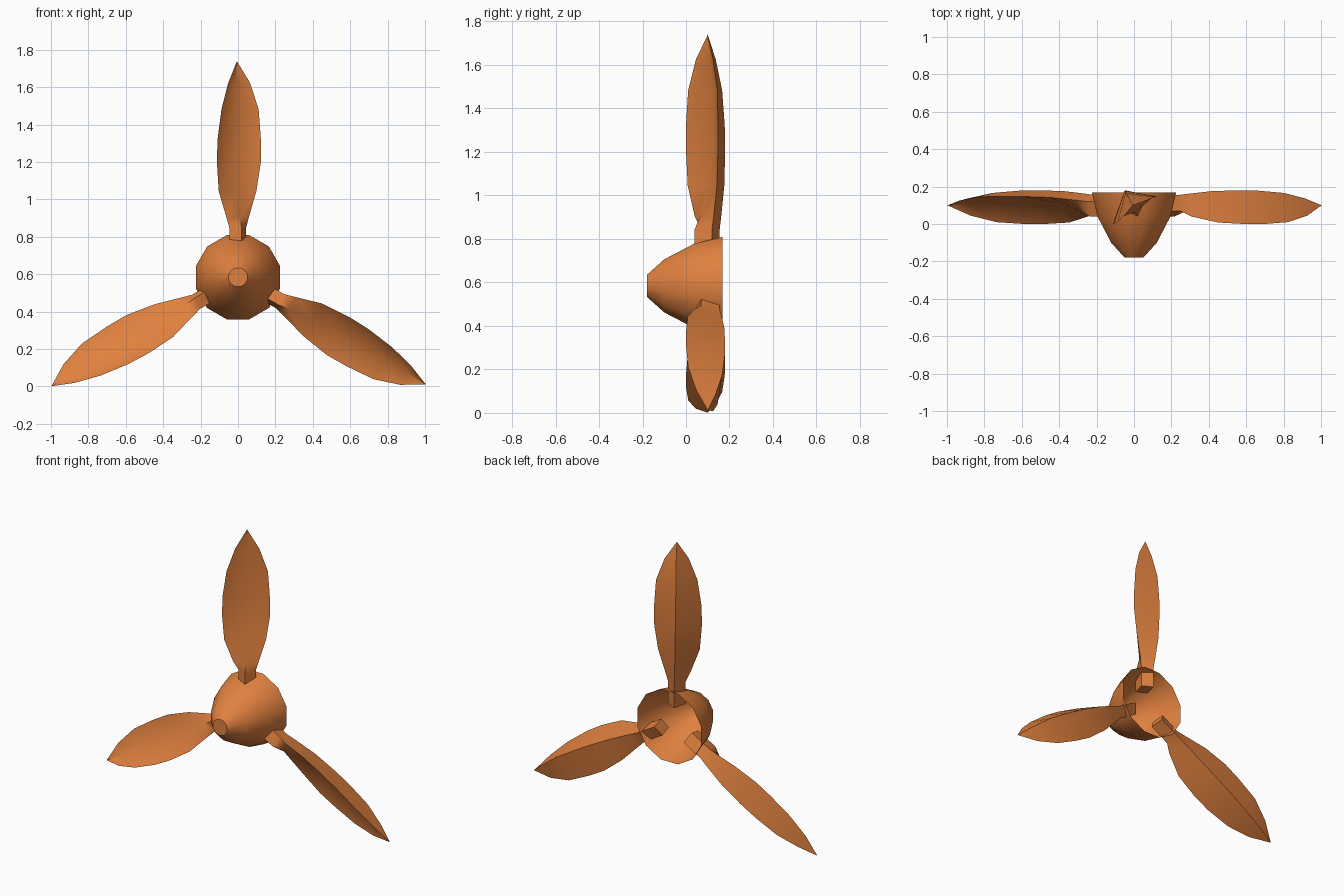
import bpy, bmesh, math
from mathutils import Matrix

if "Cube" in bpy.data.objects:
    bpy.data.objects.remove(bpy.data.objects["Cube"])

HUB_Z = 0.584
orange = bpy.data.materials.new("orange")
orange.diffuse_color = (0.75, 0.22, 0.05, 1)
orange.use_nodes = True
orange.node_tree.nodes["Principled BSDF"].inputs["Base Color"].default_value = orange.diffuse_color


def finish(name, bm, angle):
    bmesh.ops.recalc_face_normals(bm, faces=bm.faces[:])
    mesh = bpy.data.meshes.new(name)
    bm.to_mesh(mesh)
    bm.free()
    ob = bpy.data.objects.new(name, mesh)
    bpy.context.collection.objects.link(ob)
    mesh.materials.append(orange)
    bpy.ops.object.select_all(action='DESELECT')
    ob.select_set(True)
    bpy.context.view_layer.objects.active = ob
    bpy.ops.object.shade_smooth_by_angle(angle=math.radians(angle))
    return ob


def bridge(bm, a, b):
    n = len(a)
    for i in range(n):
        bm.faces.new((a[i], a[(i + 1) % n], b[(i + 1) % n], b[i]))


# Hub: open-backed 12-sided nose cone, (y, flat-to-flat radius)
bm = bmesh.new()
SIDES = 12
rings = []
for y, apothem in [(-0.18, 0.05), (-0.10, 0.122), (0.04, 0.195), (0.168, 0.225)]:
    r = apothem / math.cos(math.pi / SIDES)
    angles = [2 * math.pi * (i + 0.5) / SIDES for i in range(SIDES)]
    rings.append([bm.verts.new((r * math.cos(a), y, HUB_Z + r * math.sin(a))) for a in angles])
bm.faces.new(rings[0])
for a, b in zip(rings, rings[1:]):
    bridge(bm, a, b)
finish("hub", bm, 40)

# Blade sections: radius, then left edge, front crease, right edge, back ridge (x, y)
sections = [
    (0.12, (-0.045, 0.07), (0.020, 0.04), (0.042, 0.12), (-0.025, 0.155)),
    (0.26, (-0.045, 0.07), (0.020, 0.04), (0.042, 0.12), (-0.025, 0.155)),
    (0.32, (-0.062, 0.04), (0.010, 0.065), (0.058, 0.127), (-0.032, 0.162)),
    (0.46, (-0.103, 0.008), (-0.005, 0.11), (0.098, 0.142), (-0.045, 0.176)),
    (0.62, (-0.113, 0.0), (-0.012, 0.125), (0.123, 0.147), (-0.05, 0.18)),
    (0.74, (-0.109, 0.0), (-0.012, 0.125), (0.122, 0.147), (-0.05, 0.178)),
    (0.90, (-0.088, 0.01), (-0.012, 0.12), (0.110, 0.145), (-0.045, 0.166)),
    (1.04, (-0.052, 0.045), (-0.010, 0.11), (0.064, 0.125), (-0.026, 0.137)),
]


def blade(name, turn):
    bm = bmesh.new()
    loops = [[bm.verts.new((x, y, r)) for x, y in pts] for r, *pts in sections]
    bm.faces.new(loops[0])
    for a, b in zip(loops, loops[1:]):
        bridge(bm, a, b)
    tip = bm.verts.new((-0.006, 0.10, 1.155))
    for i in range(4):
        bm.faces.new((loops[-1][i], loops[-1][(i + 1) % 4], tip))
    place = Matrix.Translation((0, 0, HUB_Z)) @ Matrix.Rotation(math.radians(turn), 4, 'Y')
    bmesh.ops.transform(bm, matrix=place, verts=bm.verts[:])
    finish(name, bm, 45)


# Three blades spaced evenly round the hub
for i, name in enumerate(["blade_top", "blade_right", "blade_left"]):
    blade(name, 120 * i)
